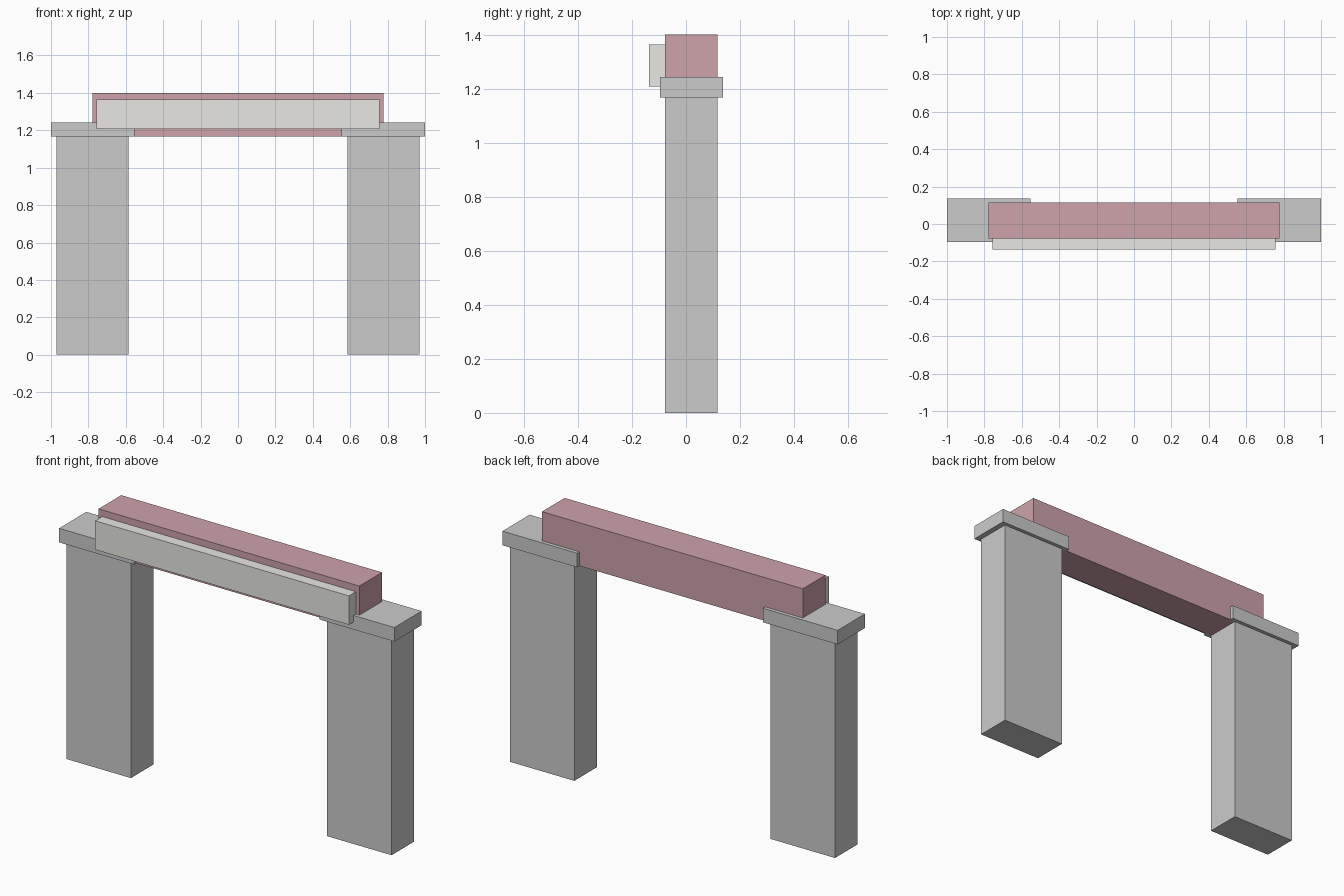
import bpy
import bmesh

if "Cube" in bpy.data.objects:
    bpy.data.objects.remove(bpy.data.objects["Cube"])


def material(name, color):
    mat = bpy.data.materials.new(name)
    mat.diffuse_color = (*color, 1)
    mat.use_nodes = True
    mat.node_tree.nodes["Principled BSDF"].inputs["Base Color"].default_value = mat.diffuse_color
    return mat


def box(name, xs, ys, zs, mat=None):
    bm = bmesh.new()
    bmesh.ops.create_cube(bm, size=1)
    for v in bm.verts:
        v.co = [r[0] if c < 0 else r[1] for c, r in zip(v.co, (xs, ys, zs))]
    mesh = bpy.data.meshes.new(name)
    bm.to_mesh(mesh)
    bm.free()
    obj = bpy.data.objects.new(name, mesh)
    bpy.context.collection.objects.link(obj)
    if mat:
        mesh.materials.append(mat)
    return obj


red = material("red_paint", (0.61, 0.37, 0.41))
cream = material("cream_panel", (0.81, 0.80, 0.77))

# Pillars and their capstones, one pair per side
for side, s in (("left", -1), ("right", 1)):
    box(f"{side}_pillar", sorted((s * 0.585, s * 0.97)), (-0.077, 0.116), (0, 1.167))
    box(f"{side}_capstone", sorted((s * 0.554, s)), (-0.096, 0.136), (1.167, 1.243))

# Lintel beam let into the capstones
box("lintel_beam", (-0.778, 0.778), (-0.077, 0.116), (1.167, 1.4), red)

# Sign panel on the front of the beam
box("front_panel", (-0.757, 0.757), (-0.136, -0.077), (1.208, 1.364), cream)
